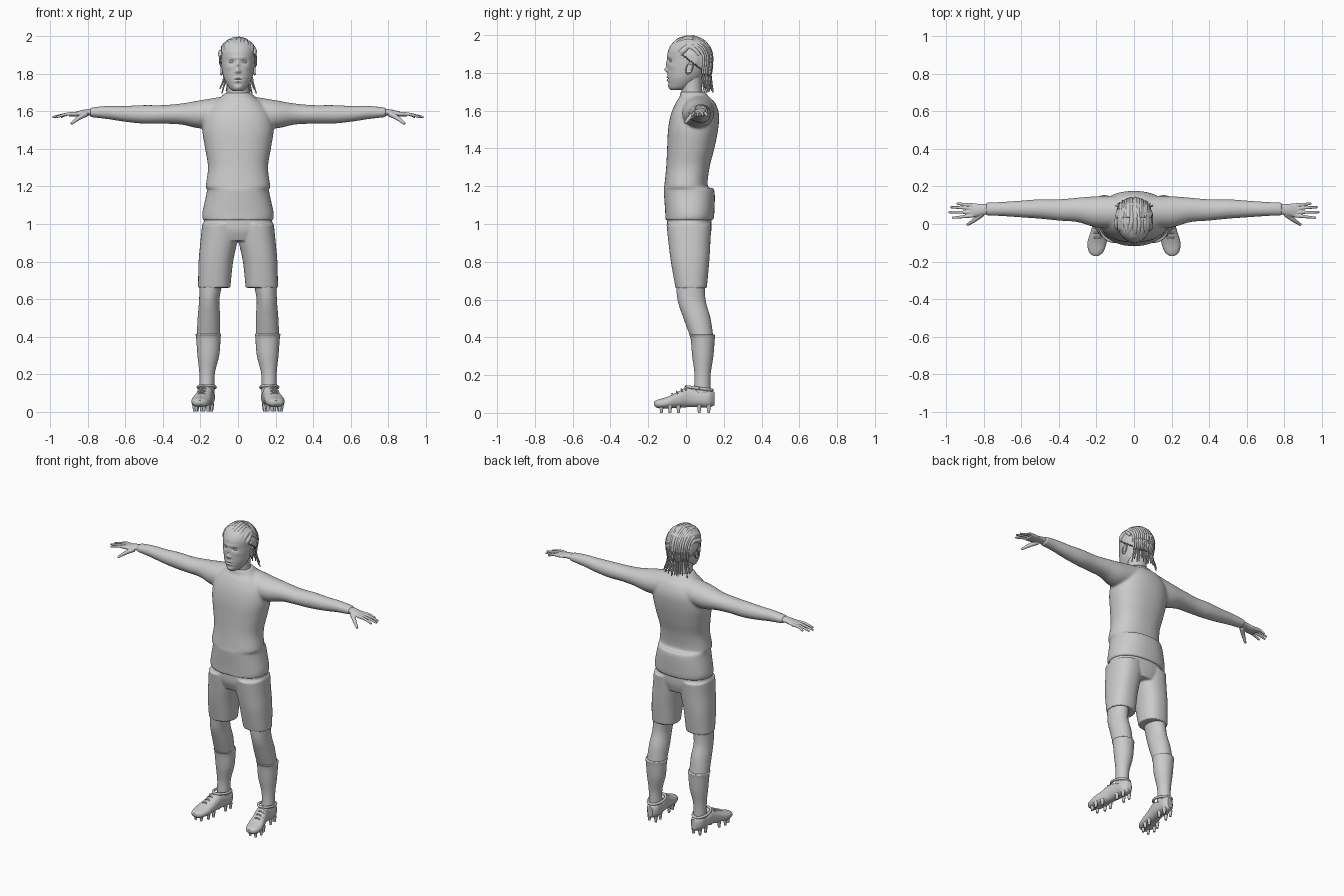
import bpy, bmesh, math, random
from mathutils import Vector, Matrix

random.seed(4)
if "Cube" in bpy.data.objects:
    bpy.data.objects.remove(bpy.data.objects["Cube"], do_unlink=True)

grey = bpy.data.materials.new("plain grey")
grey.use_nodes = True
tone = (0.6, 0.6, 0.6, 1)
grey.diffuse_color = tone
grey.node_tree.nodes["Principled BSDF"].inputs["Base Color"].default_value = tone


def smooth_rows(rows, steps):
    """Catmull-Rom interpolation through rows of numbers."""
    rows = [Vector(r) for r in rows]
    out = []
    for i in range(len(rows) - 1):
        b, c = rows[i], rows[i + 1]
        a = rows[i - 1] if i else b
        d = rows[i + 2] if i + 2 < len(rows) else c
        for k in range(steps):
            t = k / steps
            out.append(b + (c - a) * (t / 2) + (a - b * 2.5 + c * 2 - d / 2) * t ** 2
                       + (b * 3 - a - c * 3 + d) * (t ** 3 / 2))
    return out + [rows[-1]]


def skin(bm, rings):
    """Bridge rings of points and cap both ends."""
    loops = [[bm.verts.new(p) for p in ring] for ring in rings]
    n = len(loops[0])
    for lo, hi in zip(loops, loops[1:]):
        for i in range(n):
            j = (i + 1) % n
            bm.faces.new((lo[i], lo[j], hi[j], hi[i]))
    bm.faces.new(loops[0][::-1])
    bm.faces.new(loops[-1])


def loft(bm, rows, axis="z", power=2.0, n=48, steps=6):
    """Rows in hundredths: station, centre u, radius u, lowest v, highest v."""
    rings = []
    for t, uc, ru, low, high in smooth_rows(rows, steps):
        ring = []
        for i in range(n):
            a = math.tau * i / n
            c, s = math.cos(a), math.sin(a)
            u = uc + ru * math.copysign(abs(c) ** (2 / power), c)
            v = (low + high) / 2 + (high - low) / 2 * math.copysign(abs(s) ** (2 / power), s)
            p = {"z": (u, v, t), "x": (t, u, v), "y": (u, t, v)}[axis]
            ring.append(Vector(p))
        rings.append(ring)
    skin(bm, rings)


def tube(bm, points, start, end, n=10, steps=5):
    """Tapered round tube along a smooth path."""
    path = smooth_rows(points, steps)
    rings = []
    for i, p in enumerate(path):
        along = path[min(i + 1, len(path) - 1)] - path[max(i - 1, 0)]
        turn = along.to_track_quat("Z", "Y")
        r = start + (end - start) * i / (len(path) - 1)
        rings.append([p + turn @ Vector((r * math.cos(math.tau * k / n),
                                         r * math.sin(math.tau * k / n), 0)) for k in range(n)])
    skin(bm, rings)


def ball(bm, centre, radii, segments=24):
    place = Matrix.Translation(centre) @ Matrix.Diagonal((*radii, 1))
    return bmesh.ops.create_uvsphere(bm, u_segments=segments, v_segments=segments // 2,
                                     radius=1, matrix=place)["verts"]


def finish(bm, name, mirror=False, voxel=0, relax=0):
    """Turn the mesh into an object; optionally mirror it and fuse its pieces."""
    bmesh.ops.scale(bm, vec=(0.01,) * 3, verts=bm.verts)
    bmesh.ops.recalc_face_normals(bm, faces=bm.faces)
    mesh = bpy.data.meshes.new(name)
    bm.to_mesh(mesh)
    bm.free()
    mesh.materials.append(grey)
    obj = bpy.data.objects.new(name, mesh)
    bpy.context.collection.objects.link(obj)
    bpy.ops.object.select_all(action="DESELECT")
    obj.select_set(True)
    bpy.context.view_layer.objects.active = obj
    bpy.ops.object.shade_smooth_by_angle(angle=math.radians(50))
    if mirror:
        obj.modifiers.new("mirror", "MIRROR").use_mirror_merge = False
    if voxel:
        fuse = obj.modifiers.new("fuse", "REMESH")
        fuse.mode, fuse.voxel_size, fuse.use_smooth_shade = "VOXEL", voxel, True
    if relax:
        soft = obj.modifiers.new("relax", "SMOOTH")
        soft.factor, soft.iterations = 0.5, relax
    return obj


# Shirt: body and both sleeves fused into one garment
bm = bmesh.new()
loft(bm, [(102, 0, 18.7, -11, 14.5), (106, 0, 19, -11, 15), (118, 0, 16.5, -11.8, 15),
          (120, 0, 17.2, -11.5, 11.5), (130, 0, 16, -10.5, 12.5), (140, 0, 17.5, -10, 15),
          (150, 0, 19, -9.5, 17), (158, 0, 18, -8, 17.5), (164, 0, 14, -5.5, 15.5),
          (167, 0, 10, -3.5, 12.5), (170, 0, 6.8, -3, 10)], power=2.3)
sleeve = [(8, 6.5, 8.5, 152, 168), (20, 6.5, 8.3, 151, 166), (30, 7.5, 6.5, 153, 164.3),
          (40, 7.5, 5.7, 153.5, 163.4), (50, 8, 5.2, 153.5, 163.4), (60, 8, 4.5, 154.5, 163),
          (70, 8, 3.8, 156, 163), (79, 8, 3.5, 157, 162)]
loft(bm, sleeve, "x")
loft(bm, [(-x, *rest) for x, *rest in sleeve], "x")
finish(bm, "shirt", voxel=0.007, relax=6)

# Shorts: hips with two trouser legs
bm = bmesh.new()
loft(bm, [(91, 0, 13, -8, 12), (97, 0, 18, -10, 13.5), (104, 0, 18, -10, 13.5)], power=2.3)
for s in (1, -1):
    loft(bm, [(66, s * 12.7, 8.6, -5.5, 11), (80, s * 11.8, 9.2, -8, 12.3),
              (92, s * 10, 9.9, -9.5, 13), (100, s * 9.5, 9.6, -10.3, 13.5)], power=2.3)
finish(bm, "shorts", voxel=0.006, relax=4)

# Bare knees and socks with a rolled top
bm = bmesh.new()
loft(bm, [(72, 14, 6.5, -5.5, 10), (60, 15.3, 5.4, -4.5, 10.3), (50, 15.5, 6, -1.3, 13),
          (39, 15.8, 6.2, 2.8, 14.6)])
finish(bm, "legs", True)
bm = bmesh.new()
loft(bm, [(41.5, 15.8, 6.3, 2.2, 15), (41, 15.8, 6.8, 1.8, 15.4), (39, 15.8, 6.5, 2.5, 15.2),
          (30, 15.8, 5.8, 3.3, 14.5), (20, 16.5, 4.1, 4.5, 13), (10, 16.6, 4, 4, 13)])
finish(bm, "socks", True)

# Shoes: upper, ankle collar, laces and studs
bm = bmesh.new()
loft(bm, [(-17, 20.3, 1.2, 4, 6), (-15, 20.2, 3.8, 2.6, 7), (-10, 19.7, 5.1, 2.4, 8.5),
          (-4, 18.5, 4.6, 2.8, 11.3), (1, 17.4, 4.2, 3, 13.8), (6, 16.8, 4.2, 3, 12.5),
          (12, 16.4, 4, 2.8, 12.7), (15, 16.2, 1.8, 4, 11)], "y", power=2.3)
finish(bm, "shoes", True)
bm = bmesh.new()
collar = [(16.7 + 4.6 * math.cos(a), 7 + 6.8 * math.sin(a), 13 - 0.9 * math.sin(a))
          for a in (math.tau * i / 16 for i in range(17))]
tube(bm, collar, 0.8, 0.8)
for y, z in ((-7, 9.8), (-4.5, 11), (-2, 12.3), (0, 13.3)):
    x = 18.2 - y / 6
    tube(bm, [(x - 2.8, y, z - 1.2), (x, y - 0.4, z + 0.3), (x + 2.8, y, z - 1.2)], 0.45, 0.45)
finish(bm, "shoe_laces_and_collars", True)
bm = bmesh.new()
for y, x, half in ((-13, 20.2, 2), (-8.5, 19.6, 3.6), (-4, 18.6, 3.2), (7, 16.8, 2.6), (12, 16.4, 2.4)):
    for s in (1, -1):
        tube(bm, [(x + s * half, y, 4.2), (x + s * half, y, 0)], 1.3, 0.7, steps=1)
finish(bm, "studs", True)

# Hands: palm, four fingers and thumb
bm = bmesh.new()
loft(bm, [(77, 8, 2.8, 157.8, 161.6), (82, 7.6, 3.1, 157.8, 161), (86, 7.3, 3.8, 157.3, 160),
          (90, 7.2, 3.7, 157.2, 159)], "x", n=24)
for x, y, root in ((94.5, 11, 10), (98, 9, 8.2), (99, 6.3, 6.2), (97, 3.3, 4.5)):
    tube(bm, [(86, root, 158.7), (91, (y + root) / 2, 158.6), (x, y, 157)], 1.1, 0.6)
tube(bm, [(81, 5.5, 158.8), (85, 2.2, 156.5), (89, -0.5, 153.4)], 1.7, 0.7)
finish(bm, "hands", True, voxel=0.003, relax=2)

# Neck and head, with the face pushed out of the front surface
bm = bmesh.new()
loft(bm, [(165, 0, 6.4, -2, 9.5), (172, 0, 6, -2.5, 8.5), (180, 0, 6, -3, 8.5)])
finish(bm, "neck")
bm = bmesh.new()
loft(bm, [(171, 0, 2.5, -8, -1), (172.5, 0, 4.6, -9, 3), (177, 0, 7.2, -9.7, 8),
          (182, 0, 8.5, -9.8, 11), (187, 0, 9, -9.8, 12.3), (192, 0, 9.2, -9.4, 12.5),
          (196, 0, 8, -7, 11), (198.5, 0, 4, -3, 7)], n=128, steps=11)
features = [  # across, height, spread across, spread up, push forward
    (0, 181.6, 1.1, 1.1, 1.6), (0, 184.5, 0.8, 2.4, 0.8), (0, 188.7, 4.5, 0.9, 0.4),
    (3.3, 186.5, 1.6, 1, -1), (1.3, 181.2, 0.6, 0.6, 0.5), (5, 183.5, 1.6, 1.2, 0.3),
    (0, 177.8, 1.9, 0.5, 0.6), (0, 176.2, 1.7, 0.6, 0.6), (0, 177, 2.2, 0.25, -0.5),
    (0, 174.6, 2, 0.6, -0.3), (0, 172.8, 1.8, 1, 0.4)]
for v in bm.verts:
    if v.co.y < 0:
        x, z = abs(v.co.x), v.co.z
        v.co.y -= sum(push * math.exp(-((x - fx) / sx) ** 2 - ((z - fz) / sz) ** 2)
                      for fx, fz, sx, sz, push in features)
finish(bm, "head")
bm = bmesh.new()
ball(bm, (3.3, -7.4, 186.4), (1.5, 1.3, 0.8))
finish(bm, "eyes", True)
bm = bmesh.new()
ball(bm, (8.9, 1.8, 182.5), (1, 2, 3.3))
for v in bm.verts:
    v.co.y += (v.co.z - 182.5) * 0.25
    if v.co.x > 9.4 and abs(v.co.z - 182.5) < 2:
        v.co.x -= 0.7
finish(bm, "ears", True)

# Hair: grooved cap tucked in below a sloping hairline
centre, radii = Vector((0, 2.5, 187)), Vector((10.2, 11.5, 12))


def on_scalp(side, sweep, lift=1.0):
    """Point on the scalp; sweep runs from the brow over the crown to the nape."""
    a, b = math.radians(side), math.radians(sweep)
    way = Vector((math.sin(a), -math.cos(a) * math.cos(b), math.cos(a) * math.sin(b)))
    return centre + way * radii * lift


bm = bmesh.new()
for v in ball(bm, centre, radii, 96):
    if v.co.z < min(193, 192 - (v.co.y + 6) * 0.75):
        v.co = centre + (v.co - centre) * 0.8
    else:
        v.co = centre + (v.co - centre) * (1 + 0.012 * math.sin(v.co.x * 4))
finish(bm, "hair_cap")

# Swept-back locks on top and long strands hanging behind
bm = bmesh.new()
for i in range(11):
    side = -60 + 12 * i + random.uniform(-3, 3)
    front = 33 + random.uniform(-3, 5)
    tube(bm, [on_scalp(side + random.uniform(-6, 6), front + step, lift)
              for step, lift in ((0, 0.9), (20, 0.98), (50, 0.96), (85, 0.96), (120, 0.95))], 1.9, 1)
finish(bm, "top_locks")
bm = bmesh.new()
for i in range(17):
    side = -64 + 8 * i + random.uniform(-2, 2)
    path = [on_scalp(side * 0.85, sweep, 0.99) for sweep in (95, 125, 155, 185)]
    x, y, z = path[-1]
    tip = random.uniform(169.5, 173)
    path += [(x * 0.93, y - 0.6, 178), (x * (1 + abs(side) / 300), y + 0.4, tip)]
    tube(bm, path, 1.2, 0.35, n=8)
finish(bm, "back_strands")
